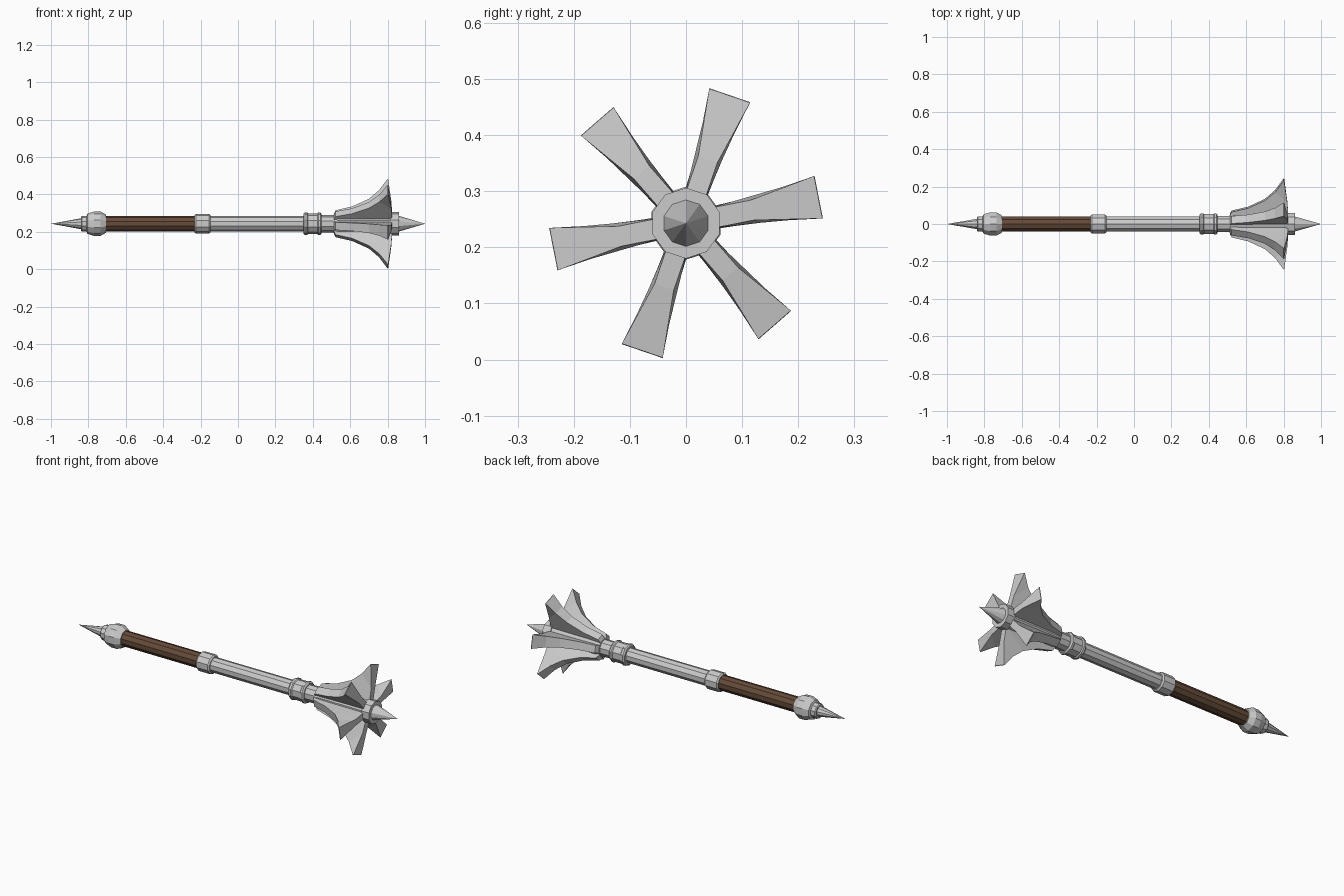
import bpy, bmesh, math
from mathutils import Matrix, Vector

if "Cube" in bpy.data.objects:
    bpy.data.objects.remove(bpy.data.objects["Cube"])

CZ = 0.243      # height of the long axis
SIDES = 10


def finish(name, bm, color=None):
    bmesh.ops.remove_doubles(bm, verts=bm.verts, dist=1e-5)
    bmesh.ops.recalc_face_normals(bm, faces=bm.faces)
    me = bpy.data.meshes.new(name)
    bm.to_mesh(me)
    bm.free()
    ob = bpy.data.objects.new(name, me)
    ob.location = (0, 0, CZ)
    bpy.context.collection.objects.link(ob)
    if color:
        mat = bpy.data.materials.new(name + "_colour")
        mat.diffuse_color = color
        mat.use_nodes = True
        mat.node_tree.nodes["Principled BSDF"].inputs["Base Color"].default_value = mat.diffuse_color
        me.materials.append(mat)
    return ob


def lathe(name, profile, color=None):
    """Spin (x, radius) points round the x axis into a closed faceted solid."""
    bm = bmesh.new()
    rings = []
    for x, r in profile:
        rings.append([bm.verts.new((x, r * math.cos(a), r * math.sin(a)))
                      for a in (math.pi / 2 + i * math.tau / SIDES for i in range(SIDES))])
    for a, b in zip(rings, rings[1:]):
        for i in range(SIDES):
            j = (i + 1) % SIDES
            bm.faces.new((a[i], a[j], b[j], b[i]))
    for ring, (x, r) in ((rings[0], profile[0]), (rings[-1], profile[-1])):
        if r > 0.001:
            bm.faces.new(ring)
    return finish(name, bm, color)


# Shaft, grip and collars
lathe("shaft", [(-0.20, 0.041), (0.52, 0.041)])
lathe("grip", [(-0.71, 0.042), (-0.22, 0.042)], (0.13, 0.07, 0.04, 1))
lathe("grip_collar", [(-0.232, 0.046), (-0.225, 0.053), (-0.155, 0.053), (-0.147, 0.046)])
lathe("neck_collar", [(0.35, 0.052), (0.357, 0.06), (0.37, 0.06), (0.375, 0.055),
                      (0.425, 0.055), (0.43, 0.06), (0.44, 0.06), (0.447, 0.052)])
lathe("neck", [(0.44, 0.046), (0.52, 0.046)])

# Pommel with its spike
lathe("pommel", [(-0.84, 0.038), (-0.835, 0.042), (-0.81, 0.042), (-0.805, 0.054),
                 (-0.77, 0.065), (-0.735, 0.065), (-0.705, 0.048)])
lathe("pommel_spike", [(-1.0, 0.0), (-0.835, 0.03)])

# Head core, front cap and spike
lathe("head_core", [(0.51, 0.05), (0.53, 0.056), (0.825, 0.056)])
lathe("front_cap", [(0.815, 0.063), (0.862, 0.063)])
lathe("front_spike", [(0.86, 0.042), (1.0, 0.0)])

# Flared blade: pairs of (x, radius, half width) on the outer and inner edge
outer = [(0.512, 0.050, 0.020), (0.522, 0.069, 0.021), (0.61, 0.090, 0.022),
         (0.70, 0.132, 0.025), (0.755, 0.180, 0.030), (0.80, 0.241, 0.0385)]
inner = [(0.512, 0.035, 0.020), (0.54, 0.035, 0.020), (0.65, 0.035, 0.018),
         (0.825, 0.045, 0.018), (0.82, 0.120, 0.018), (0.803, 0.240, 0.0385)]

for k in range(6):
    bm = bmesh.new()
    spin = Matrix.Rotation(math.radians(11.1 + 60 * k), 4, 'X')

    def vert(p, side):
        return bm.verts.new(spin @ Vector((p[0], p[1], side * p[2])))

    loops = [[vert(o, 1), vert(o, -1), vert(i, -1), vert(i, 1)]
             for o, i in zip(outer, inner)]
    for a, b in zip(loops, loops[1:]):
        for i in range(4):
            j = (i + 1) % 4
            bm.faces.new((a[i], a[j], b[j], b[i]))
    bm.faces.new(loops[0])
    bm.faces.new(loops[-1])
    finish(f"blade_{k + 1}", bm)
